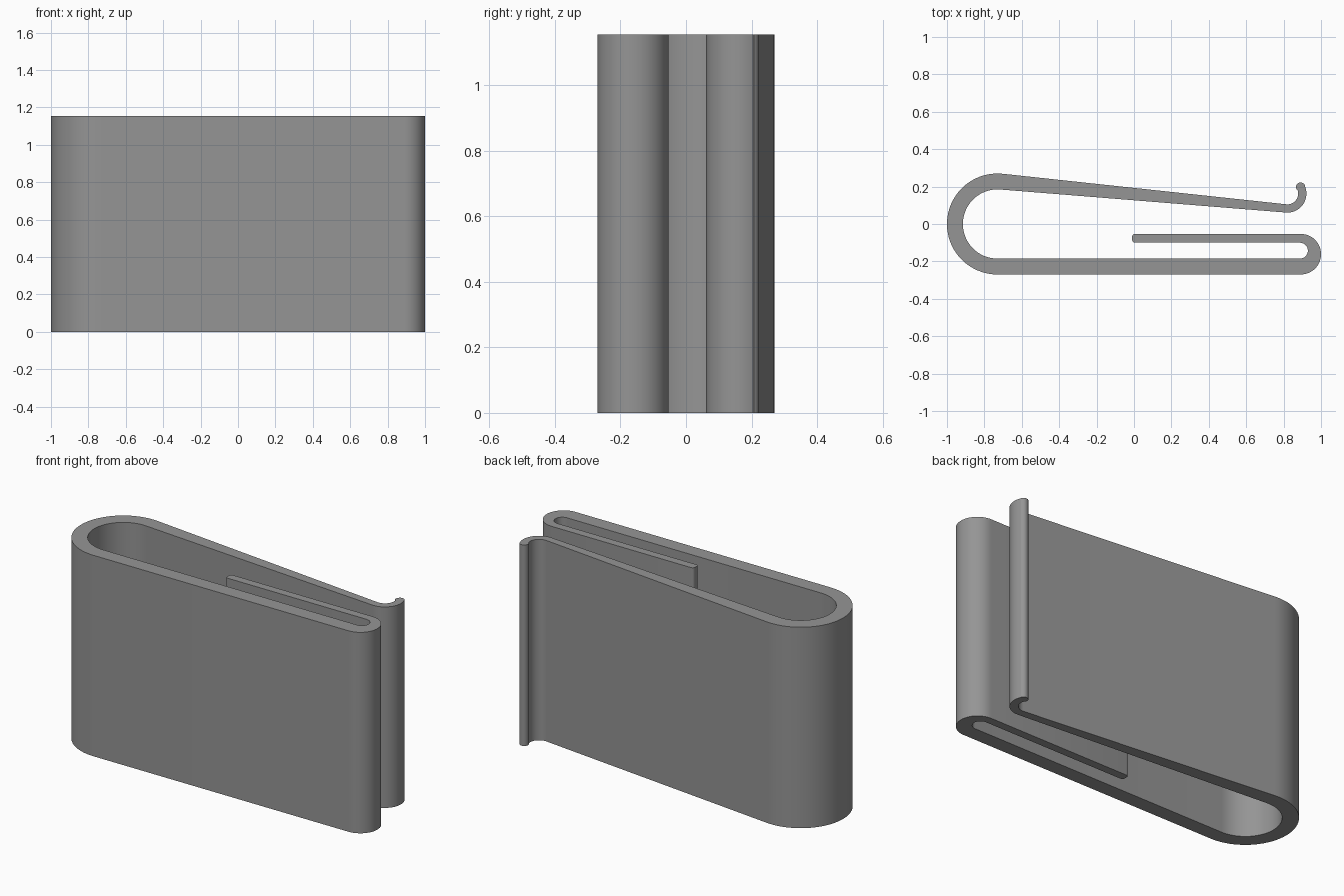
import bpy, bmesh, math

if "Cube" in bpy.data.objects:
    bpy.data.objects.remove(bpy.data.objects["Cube"])

HEIGHT = 1.155


def arc(cx, cy, r, start, end, n):
    """Points on an arc, angles in degrees."""
    angles = [math.radians(start + (end - start) * i / n) for i in range(n + 1)]
    return [(cx + r * math.cos(a), cy + r * math.sin(a)) for a in angles]


# Clip outline, counter-clockwise from the fold at the front right
outline = []
outline += arc(-0.73, 0, 0.185, 270, 85.45, 32)[::-1][::-1]      # inside of big bend
outline += arc(0.82, 0.163, 0.102, -94.55, 24, 24)               # outside of lip
outline += arc(0.891, 0.197, 0.025, 24, 204, 10)                 # rounded lip tip
outline += arc(0.82, 0.163, 0.058, 20, -96.2, 20)                # inside of lip
outline += arc(-0.73, 0, 0.27, 83.8, 270, 40)                    # outside of big bend
outline += arc(0.8915, -0.1615, 0.1085, -90, 90, 28)             # outside of small fold
outline += arc(0.005, -0.068, 0.015, 90, 180, 5)                 # tongue end corners
outline += arc(0.005, -0.085, 0.015, 180, 270, 5)
outline += arc(0.887, -0.1425, 0.0425, 90, -90, 20)[:-1]         # inside of small fold
outline += [(0.887, -0.185)]

# Extrude the outline upwards
bm = bmesh.new()
base = bm.faces.new([bm.verts.new((x, y, 0)) for x, y in outline])
result = bmesh.ops.extrude_face_region(bm, geom=[base], use_keep_orig=True)
top = [g for g in result["geom"] if isinstance(g, bmesh.types.BMVert)]
bmesh.ops.translate(bm, verts=top, vec=(0, 0, HEIGHT))
bmesh.ops.recalc_face_normals(bm, faces=bm.faces)
mesh = bpy.data.meshes.new("spring_clip")
bm.to_mesh(mesh)
bm.free()

clip = bpy.data.objects.new("spring_clip", mesh)
bpy.context.collection.objects.link(clip)

# Plain grey
grey = bpy.data.materials.new("grey")
grey.diffuse_color = (0.3, 0.3, 0.3, 1)
grey.use_nodes = True
grey.node_tree.nodes["Principled BSDF"].inputs["Base Color"].default_value = grey.diffuse_color
mesh.materials.append(grey)

# Smooth bends, sharp rims
bpy.context.view_layer.objects.active = clip
clip.select_set(True)
bpy.ops.object.shade_smooth_by_angle(angle=math.radians(30))
